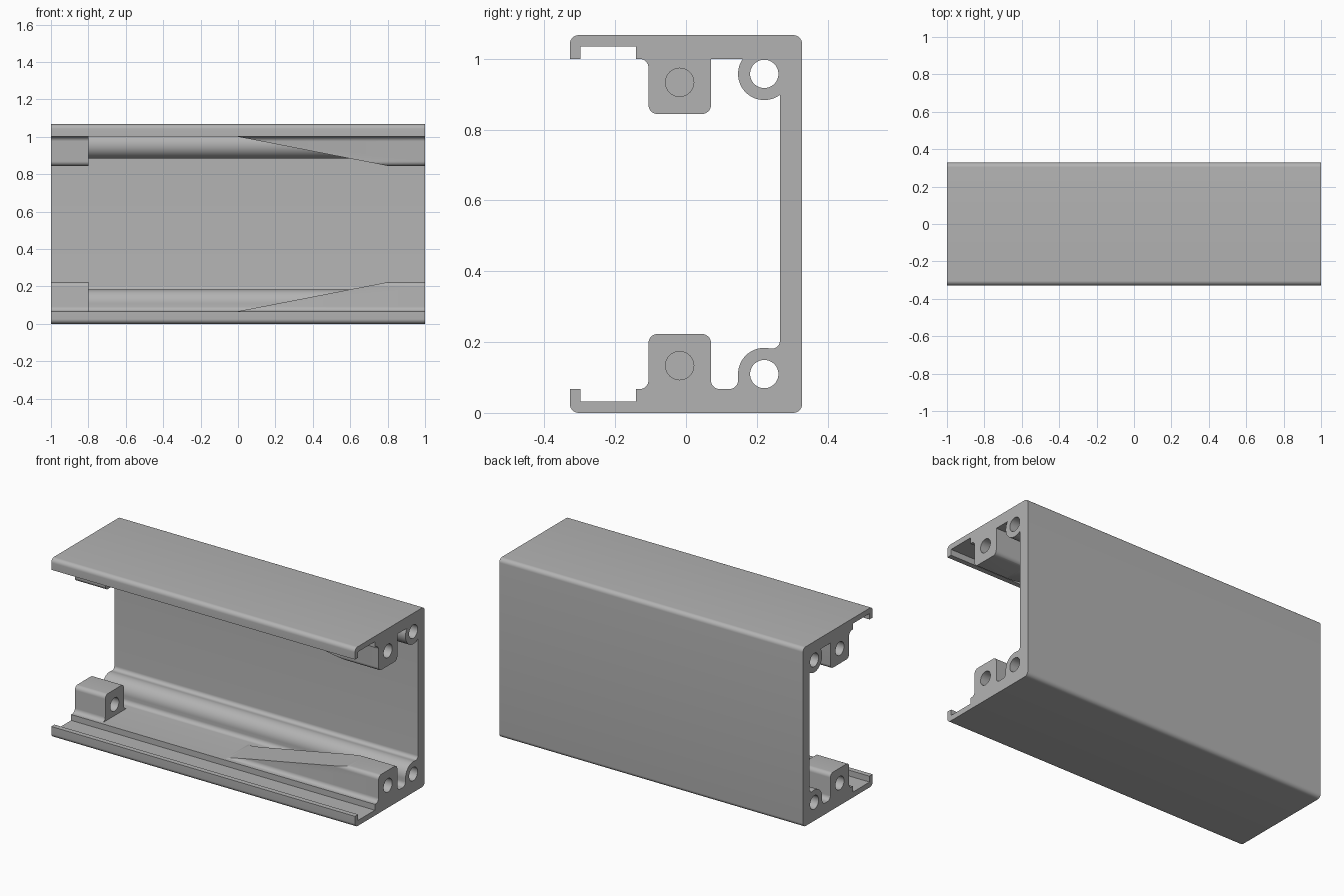
import bpy
import bmesh
from math import sin, cos, pi, radians, asin, acos
from mathutils import Vector, Matrix

if "Cube" in bpy.data.objects:
    bpy.data.objects.remove(bpy.data.objects["Cube"])

HEIGHT = 1.067
MID = HEIGHT / 2
FLANGE = 0.067          # flange thickness
BLOCK_TOP = 0.2226
HALF_Y = 0.328
WALL_Y = 0.265
FILLET = 0.025
HOLE_R = 0.04
BOSS_Y, BOSS_Z, BOSS_R = 0.221, 0.1096, 0.074
SCREW_Y, SCREW_Z = -0.018, 0.1335

grey = bpy.data.materials.new("aluminium grey")
grey.use_nodes = True
grey.diffuse_color = (0.45, 0.45, 0.45, 1)
grey.node_tree.nodes["Principled BSDF"].inputs["Base Color"].default_value = grey.diffuse_color


def rounded(corners, closed=True, steps=8):
    """Turn (y, z, radius) corners into a list of points with rounded corners."""
    points = []
    for i, (y, z, r) in enumerate(corners):
        p = Vector((y, z))
        if not r:
            points.append(p)
            continue
        before = (Vector(corners[i - 1][:2]) - p).normalized()
        after = (Vector(corners[(i + 1) % len(corners)][:2]) - p).normalized()
        for k in range(steps + 1):
            t = pi / 2 * k / steps
            points.append(p + before * r * (1 - sin(t)) + after * r * (1 - cos(t)))
    return points


def flipped(points):
    """Mirror profile points from the lower flange to the upper one."""
    return [Vector((p.x, HEIGHT - p.y)) for p in points]


def prism(name, points, start, end):
    """Extrude a (y, z) profile along x; start is a function of the point."""
    bm = bmesh.new()
    a = [bm.verts.new((start(p), p.x, p.y)) for p in points]
    b = [bm.verts.new((end, p.x, p.y)) for p in points]
    bm.faces.new(a)
    bm.faces.new(b)
    for i in range(len(points)):
        j = (i + 1) % len(points)
        bm.faces.new((a[i], a[j], b[j], b[i]))
    bmesh.ops.recalc_face_normals(bm, faces=bm.faces)
    mesh = bpy.data.meshes.new(name)
    bm.to_mesh(mesh)
    bm.free()
    mesh.materials.append(grey)
    obj = bpy.data.objects.new(name, mesh)
    bpy.context.collection.objects.link(obj)
    return obj


def activate(obj):
    bpy.ops.object.select_all(action='DESELECT')
    obj.select_set(True)
    bpy.context.view_layer.objects.active = obj


def drill(obj, y, z, x0, x1):
    """Cut a round hole along x."""
    ring = [Vector((y + HOLE_R * cos(2 * pi * k / 40), z + HOLE_R * sin(2 * pi * k / 40)))
            for k in range(40)]
    cutter = prism("hole_cutter", ring, lambda p: x0, x1)
    cutter.hide_render = True
    mod = obj.modifiers.new("hole", 'BOOLEAN')
    mod.operation, mod.solver, mod.object = 'DIFFERENCE', 'EXACT', cutter
    activate(obj)
    bpy.ops.object.modifier_apply(modifier=mod.name)
    bpy.data.objects.remove(cutter)


def finish(obj):
    activate(obj)
    bpy.ops.object.shade_smooth_by_angle(angle=radians(30))


def boss_arc(a0, a1, steps=20):
    return [(BOSS_Y + BOSS_R * cos(a0 + (a1 - a0) * k / steps),
             BOSS_Z + BOSS_R * sin(a0 + (a1 - a0) * k / steps), 0) for k in range(steps + 1)]


# Channel profile: wall, boss, slotted flange, lip and outer corners
lip = [(-0.141, FLANGE, 0), (-0.141, 0.032, 0), (-0.298, 0.032, 0), (-0.298, FLANGE, 0),
       (-HALF_Y, FLANGE, 0), (-HALF_Y, 0, FILLET), (HALF_Y, 0, FILLET), (HALF_Y, MID, 0)]
lower = [(WALL_Y, MID, 0), (WALL_Y, 0.181, 0.022)] + boss_arc(radians(78), pi)
lower += [(BOSS_Y - BOSS_R, FLANGE, FILLET)] + lip
upper = [(WALL_Y, MID, 0)]
upper += boss_arc(acos((WALL_Y - BOSS_Y) / BOSS_R), pi + asin((BOSS_Z - FLANGE) / BOSS_R)) + lip

# Drop the shared mid-wall points so that the two halves form one outline
outline = rounded(lower)[1:-1] + flipped(rounded(upper))[1:-1][::-1]
channel = prism("channel_body", outline, lambda p: -1, 1)
for z in (BOSS_Z, HEIGHT - BOSS_Z):
    drill(channel, BOSS_Y, z, -1.1, 1.1)
finish(channel)


# Screw blocks: a short one at one end and a long ramp at the other
def block_profile(is_upper):
    left, right = -0.106, 0.0705
    corners = [(left - 0.035, FLANGE, 0), (left, FLANGE, FILLET), (left, BLOCK_TOP, FILLET),
               (right, BLOCK_TOP, FILLET)]
    if is_upper:
        corners.append((right, FLANGE, 0))
    else:
        corners += [(right, FLANGE, FILLET), (right + 0.035, FLANGE, 0)]
    return rounded(corners)


def ramp_start(z):
    return 0.8 * (z - FLANGE) / (BLOCK_TOP - FLANGE)


for side, is_upper in (("lower", False), ("upper", True)):
    profile = block_profile(is_upper)
    level = (lambda z: HEIGHT - z) if is_upper else (lambda z: z)
    if is_upper:
        profile = flipped(profile)
    short = prism(side + "_short_block", profile, lambda p: -1, -0.8)
    drill(short, SCREW_Y, level(SCREW_Z), -1.1, -0.7)
    finish(short)
    ramp = prism(side + "_ramp_block", profile, lambda p: ramp_start(level(p.y)), 1)
    drill(ramp, SCREW_Y, level(SCREW_Z), 0.8, 1.1)
    finish(ramp)
